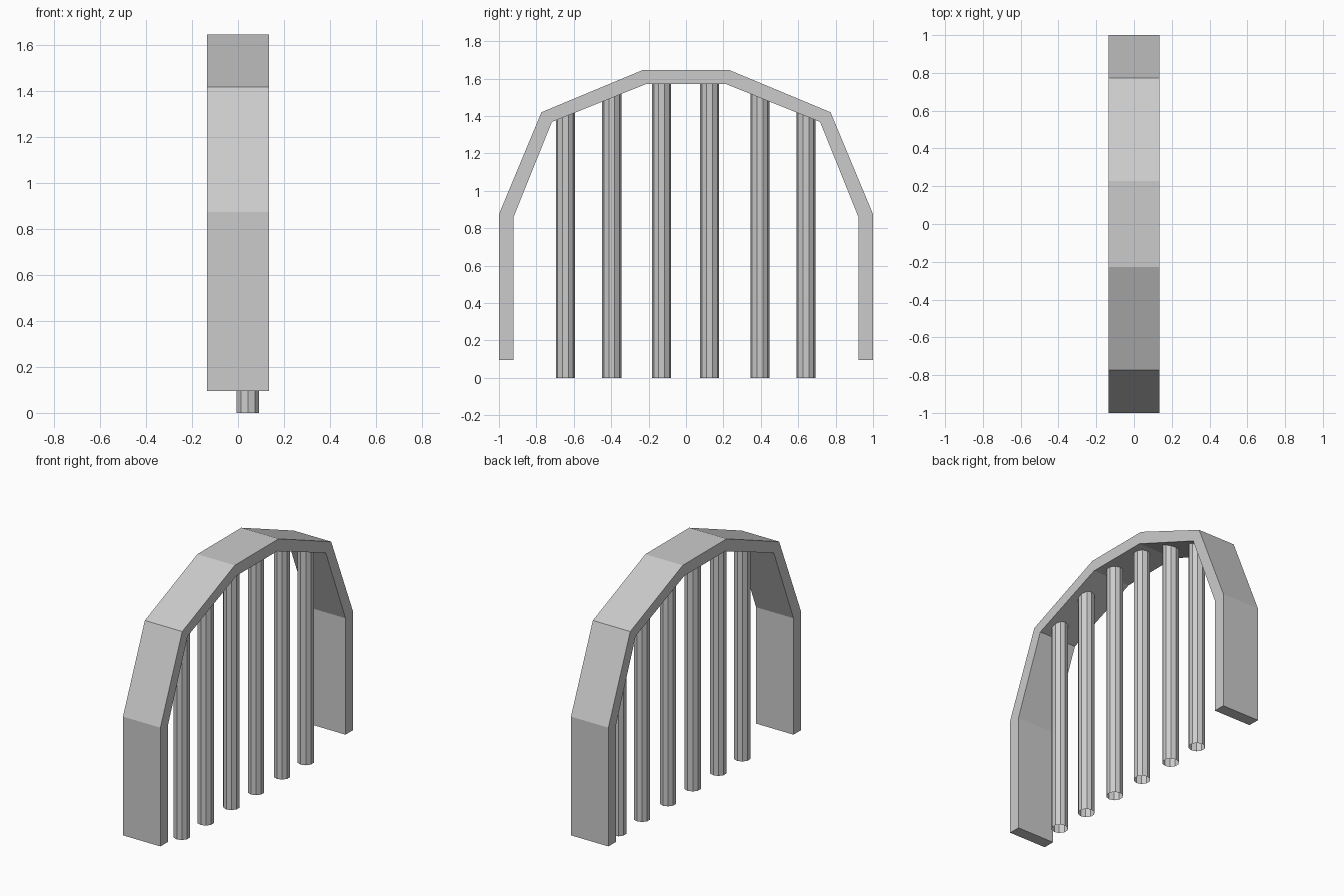
import bpy, bmesh
from math import sin, cos, pi

if "Cube" in bpy.data.objects:
    bpy.data.objects.remove(bpy.data.objects["Cube"])


def make_object(name, bm):
    bmesh.ops.recalc_face_normals(bm, faces=bm.faces)
    mesh = bpy.data.meshes.new(name)
    bm.to_mesh(mesh)
    bm.free()
    obj = bpy.data.objects.new(name, mesh)
    bpy.context.collection.objects.link(obj)
    return obj


def mirrored(half):
    return half + [(-y, z) for y, z in reversed(half)]


# Arch frame: faceted band swept across x
outer = mirrored([(-1, 0.095), (-1, 0.875), (-0.773, 1.42), (-0.228, 1.647)])
inner = mirrored([(-0.922, 0.095), (-0.922, 0.86), (-0.717, 1.368), (-0.213, 1.571)])
half_width = 0.136

bm = bmesh.new()
rings = []
for (yo, zo), (yi, zi) in zip(outer, inner):
    rings.append([bm.verts.new(p) for p in (
        (-half_width, yo, zo), (half_width, yo, zo),
        (half_width, yi, zi), (-half_width, yi, zi))])
for a, b in zip(rings, rings[1:]):
    for i in range(4):
        j = (i + 1) % 4
        bm.faces.new((a[i], a[j], b[j], b[i]))
bm.faces.new(rings[0])
bm.faces.new(rings[-1])
make_object("arch_frame", bm)


# Vertical bars: ten-sided open tubes whose tops end inside the arch
def bar(name, y, top, sides=10, radius=0.051, x=0.043):
    bm = bmesh.new()
    loops = [[bm.verts.new((x + radius * sin(2 * pi * i / sides),
                            y + radius * cos(2 * pi * i / sides), z))
              for i in range(sides)] for z in (0, top)]
    for i in range(sides):
        j = (i + 1) % sides
        bm.faces.new((loops[0][i], loops[0][j], loops[1][j], loops[1][i]))
    make_object(name, bm)


bars = [(-0.645, 1.43), (-0.397, 1.53), (-0.13, 1.575),
        (0.126, 1.575), (0.395, 1.53), (0.641, 1.43)]
for n, (y, top) in enumerate(bars, 1):
    bar(f"bar_{n}", y, top)
